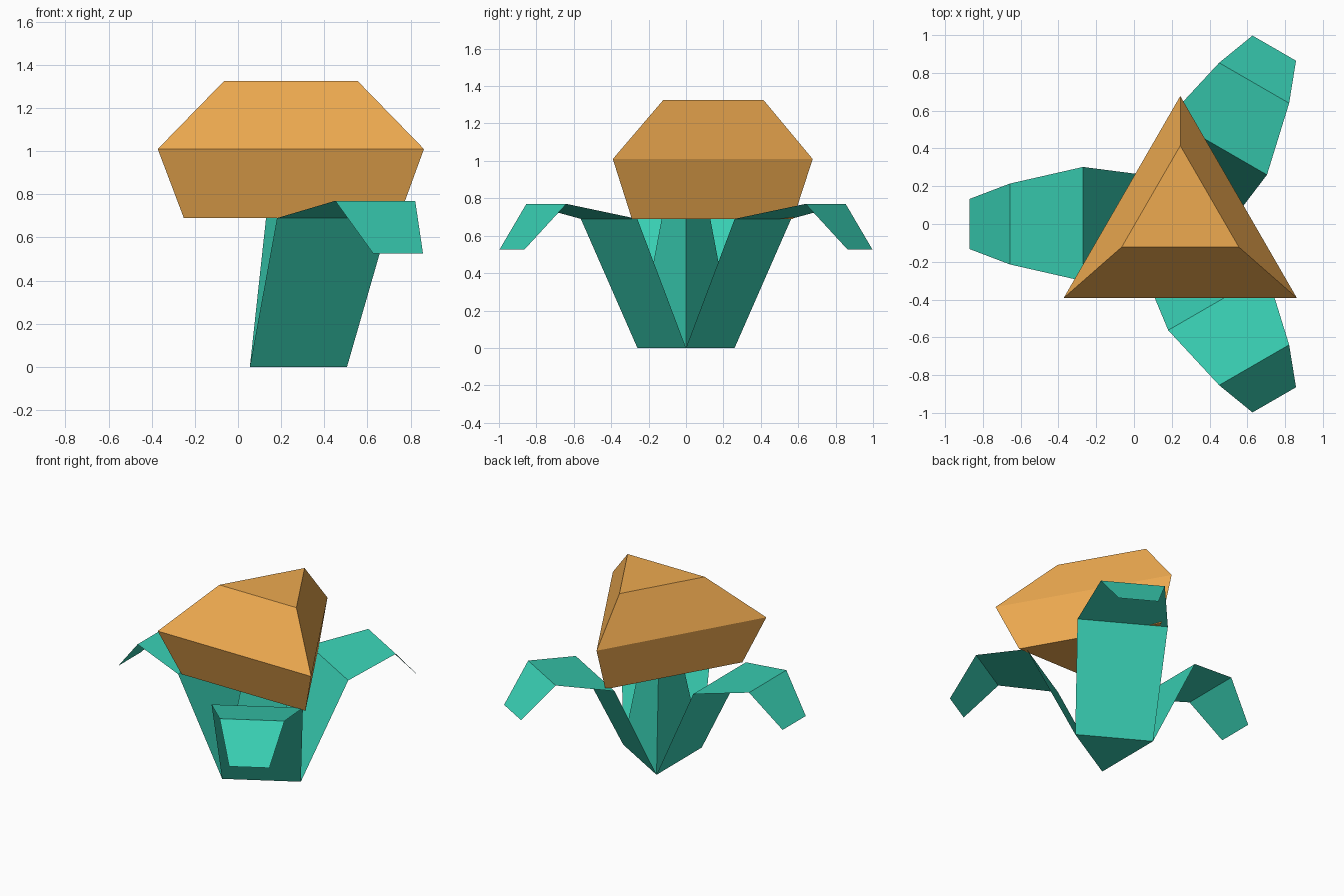
import bpy
from math import sin, cos, radians, sqrt

if "Cube" in bpy.data.objects:
    bpy.data.objects.remove(bpy.data.objects["Cube"])

CX = 0.205  # flower axis


def material(name, rgb):
    m = bpy.data.materials.new(name)
    m.diffuse_color = (*rgb, 1)
    m.use_nodes = True
    m.node_tree.nodes["Principled BSDF"].inputs["Base Color"].default_value = m.diffuse_color
    return m


def mesh_object(name, verts, faces, mat):
    me = bpy.data.meshes.new(name)
    me.from_pydata(verts, [], faces)
    me.materials.append(mat)
    ob = bpy.data.objects.new(name, me)
    bpy.context.collection.objects.link(ob)
    return ob


def tri_loft(name, rings, turn, mat):
    """Stack of equilateral triangles: (centre x, centre y, z, half side)."""
    verts = []
    for cx, cy, z, half in rings:
        r = 2 * half / sqrt(3)
        for k in range(3):
            a = radians(turn + 120 * k)
            verts.append((cx + r * cos(a), cy + r * sin(a), z))
    n = len(rings)
    faces = [(2, 1, 0), tuple(range(3 * n - 3, 3 * n))]
    for i in range(n - 1):
        for k in range(3):
            j = (k + 1) % 3
            faces.append((3 * i + k, 3 * i + j, 3 * i + 3 + j, 3 * i + 3 + k))
    return mesh_object(name, verts, faces, mat)


def leaf(name, angle, mat):
    # distance from axis, half width, height
    rows = [(0.15, 0.26, 0), (0.475, 0.302, 0.69),
            (0.862, 0.214, 0.77), (1.075, 0.133, 0.525)]
    c, s = cos(radians(angle)), sin(radians(angle))
    verts = [(CX + d * c - w * e * s, d * s + w * e * c, z)
             for d, w, z in rows for e in (-1, 1)]
    faces = [(i, i + 2, i + 3, i + 1) for i in (0, 2, 4)]
    return mesh_object(name, verts, faces, mat)


green = material("leaf green", (0.04, 0.62, 0.45))
orange = material("bud orange", (0.85, 0.40, 0.08))

# Tapered three-sided stem
tri_loft("stem", [(CX, 0, 0, 0.26), (CX, 0, 0.69, 0.13)], 0, green)

# Three folded, paper-thin leaves
for i, a in enumerate((60, 180, 300)):
    leaf(f"leaf_{i + 1}", a, green)

# Three-sided bud
tri_loft("bud", [(0.247, -0.002, 0.69, 0.498),
                 (0.245, -0.035, 1.01, 0.617),
                 (0.245, 0.057, 1.325, 0.31)], 90, orange)
